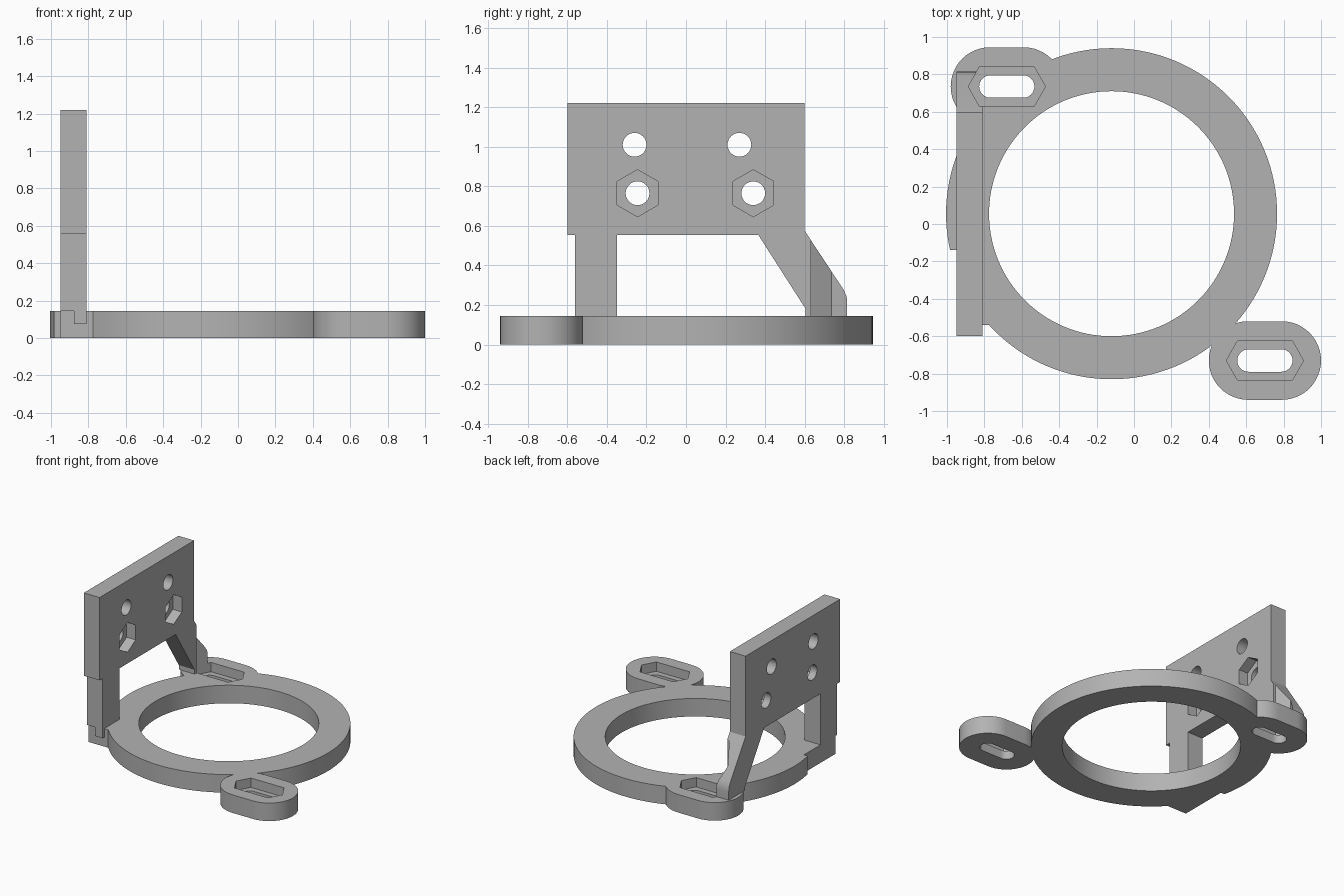
import bpy, bmesh, math
from mathutils import Vector

cube = bpy.data.objects.get("Cube")
if cube:
    bpy.data.objects.remove(cube, do_unlink=True)

grey = bpy.data.materials.new("plain_grey")
grey.use_nodes = True
COLOUR = (0.45, 0.45, 0.45, 1)
grey.diffuse_color = COLOUR
grey.node_tree.nodes["Principled BSDF"].inputs["Base Color"].default_value = COLOUR

T = 0.145             # base thickness
XL, XR = -0.95, -0.81  # upright plate thickness range
RING = (-0.12, 0.055)
TABS = [(0.70, -0.73), (-0.68, 0.735)]


def prism(name, pts, lo, hi, axis="z"):
    """Extrude a 2D outline along z (points are x, y) or x (points are y, z)."""
    bm = bmesh.new()
    place = (lambda p, h: (p[0], p[1], h)) if axis == "z" else (lambda p, h: (h, p[0], p[1]))
    face = bm.faces.new([bm.verts.new(place(p, lo)) for p in pts])
    ext = bmesh.ops.extrude_face_region(bm, geom=[face])
    verts = [g for g in ext["geom"] if isinstance(g, bmesh.types.BMVert)]
    shift = Vector((0, 0, hi - lo)) if axis == "z" else Vector((hi - lo, 0, 0))
    bmesh.ops.translate(bm, verts=verts, vec=shift)
    bmesh.ops.recalc_face_normals(bm, faces=bm.faces)
    mesh = bpy.data.meshes.new(name)
    bm.to_mesh(mesh)
    bm.free()
    mesh.materials.append(grey)
    obj = bpy.data.objects.new(name, mesh)
    bpy.context.collection.objects.link(obj)
    return obj


def circle(c, r, n=48, turn=0.0):
    return [(c[0] + r * math.cos(turn + 2 * math.pi * i / n),
             c[1] + r * math.sin(turn + 2 * math.pi * i / n)) for i in range(n)]


def stretched(c, r, half, n=48, turn=0.0):
    """Circle or polygon pulled apart along x, giving a slot outline."""
    right = [(c[0] + half + r * math.cos(a), c[1] + r * math.sin(a))
             for a in [-math.pi / 2 + math.pi * i / (n // 2) for i in range(n // 2 + 1)]]
    return right + [(2 * c[0] - x, 2 * c[1] - y) for x, y in right]


def stretched_hex(c):
    w, f, h = 0.206, 0.147, 0.104
    return [(c[0] + x, c[1] + y) for x, y in
            [(w, 0), (f, h), (-f, h), (-w, 0), (-f, -h), (f, -h)]]


def rect(x0, y0, x1, y1):
    return [(x0, y0), (x1, y0), (x1, y1), (x0, y1)]


def combine(obj, other, operation):
    mod = obj.modifiers.new("combine", "BOOLEAN")
    mod.operation, mod.solver, mod.object = operation, "EXACT", other
    bpy.context.view_layer.objects.active = obj
    bpy.ops.object.modifier_apply(modifier=mod.name)
    bpy.data.objects.remove(other, do_unlink=True)


def finish(obj):
    bpy.ops.object.select_all(action="DESELECT")
    obj.select_set(True)
    bpy.context.view_layer.objects.active = obj
    bpy.ops.object.shade_smooth_by_angle(angle=math.radians(25))


# Ring base with two slotted tabs and a foot block
base = prism("ring_base", circle(RING, 0.885, 128), 0, T)
for c in TABS:
    combine(base, prism("tab", stretched(c, 0.21, 0.09), 0, T), "UNION")
combine(base, prism("foot", rect(XL, -0.54, -0.775, -0.14), 0, T), "UNION")
combine(base, prism("edge_cut", rect(-1.2, -0.7, XL, -0.14), -0.1, 0.3), "DIFFERENCE")
combine(base, prism("bore", circle(RING, 0.655, 128), -0.1, 0.3), "DIFFERENCE")
for c in TABS:
    combine(base, prism("slot", stretched(c, 0.06, 0.0875), -0.1, 0.3), "DIFFERENCE")
    combine(base, prism("nut_pocket", stretched_hex(c), 0.07, 0.3), "DIFFERENCE")
finish(base)

# Upright plate, with its straight leg and slanted strut, as one side profile
profile = [(-0.6, 1.22), (-0.6, 0.555), (-0.56, 0.555), (-0.56, T), (-0.35, T),
           (-0.35, 0.555), (0.365, 0.555), (0.605, 0.18), (0.605, T), (0.815, T),
           (0.815, 0.21), (0.812, 0.245), (0.795, 0.28), (0.6, 0.575), (0.6, 1.22)]
upright = prism("upright_plate", profile, XL, XR, "x")

# Bolt holes and hexagonal nut pockets
for c in [(-0.26, 1.01), (0.27, 1.01), (-0.245, 0.765), (0.34, 0.765)]:
    combine(upright, prism("bolt_hole", circle(c, 0.06), -1.1, -0.7, "x"), "DIFFERENCE")
    if c[1] < 0.9:
        combine(upright, prism("hex_pocket", circle(c, 0.119, 6, math.pi / 6),
                               -0.89, -0.7, "x"), "DIFFERENCE")

# Clearance for the nut above the rear tab
combine(upright, prism("nut_clearance", stretched_hex(TABS[1]), 0.07, 0.6), "DIFFERENCE")
finish(upright)

# Lower end of the leg beside the ring
leg_end = prism("leg_end", rect(-0.878, -0.56, XR, -0.35), 0.075, T)
finish(leg_end)
